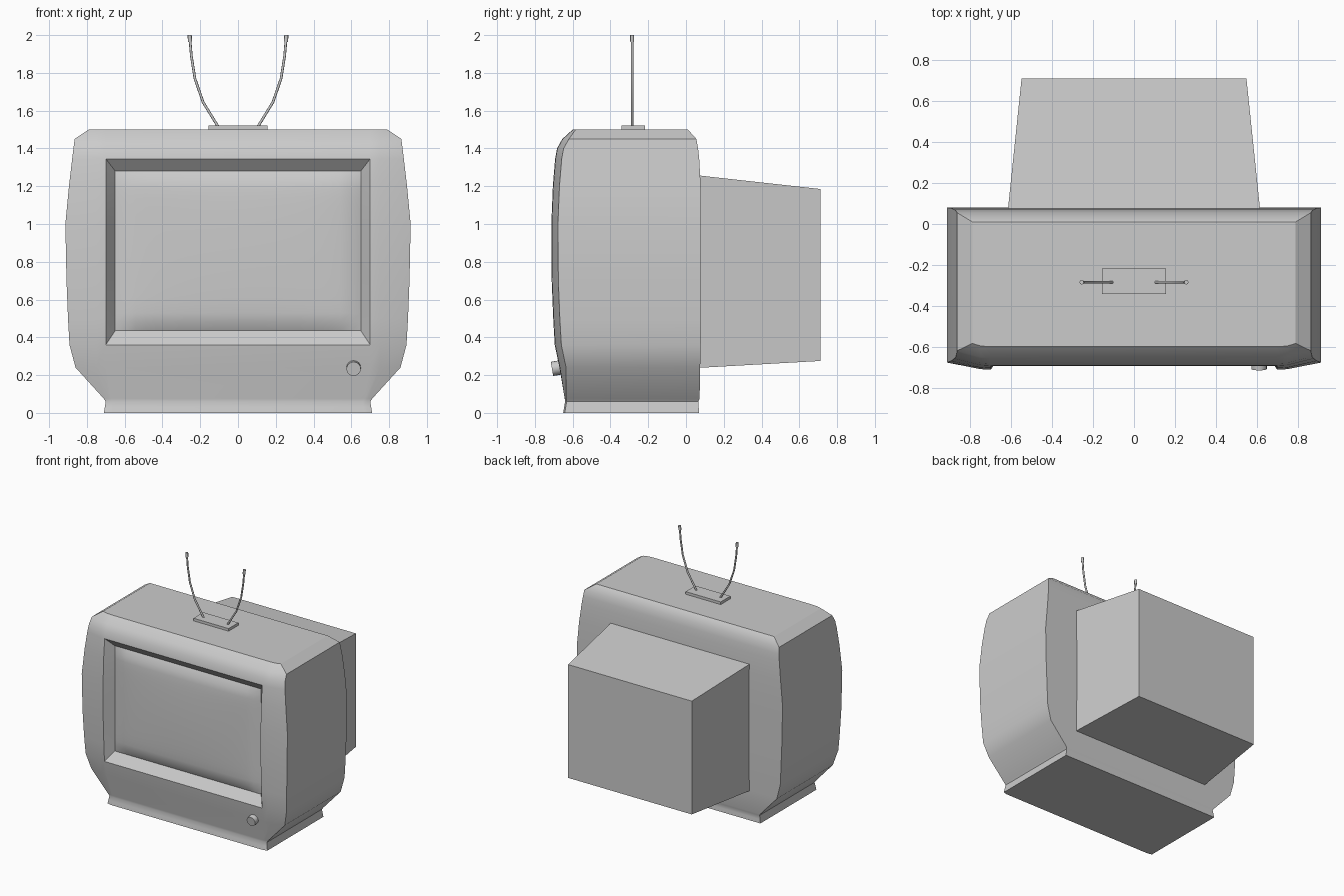
import bpy, bmesh, math
from mathutils import Vector

if "Cube" in bpy.data.objects:
    bpy.data.objects.remove(bpy.data.objects["Cube"])


def finish(name, bm, smooth=True):
    bmesh.ops.remove_doubles(bm, verts=bm.verts, dist=1e-5)
    bmesh.ops.recalc_face_normals(bm, faces=bm.faces)
    me = bpy.data.meshes.new(name)
    bm.to_mesh(me)
    bm.free()
    ob = bpy.data.objects.new(name, me)
    bpy.context.collection.objects.link(ob)
    if smooth:
        bpy.ops.object.select_all(action='DESELECT')
        ob.select_set(True)
        bpy.context.view_layer.objects.active = ob
        bpy.ops.object.shade_smooth_by_angle(angle=math.radians(32))
    return ob


# Cabinet: stacked horizontal outlines (z, half width, front y, back y)
LEVELS = [
    (0.00, 0.71, -0.65, 0.07), (0.03, 0.705, -0.645, 0.067),
    (0.06, 0.70, -0.64, 0.065), (0.075, 0.71, -0.642, 0.072),
    (0.24, 0.86, -0.67, 0.075), (0.36, 0.892, -0.695, 0.078),
    (0.50, 0.90, -0.703, 0.08), (0.70, 0.908, -0.711, 0.08),
    (1.00, 0.914, -0.713, 0.08), (1.20, 0.895, -0.705, 0.078),
    (1.345, 0.878, -0.693, 0.07), (1.40, 0.871, -0.683, 0.064),
    (1.45, 0.865, -0.655, 0.055), (1.50, 0.79, -0.60, 0.01)]
LOW, HIGH = 0.36, 1.345          # screen opening heights
bm = bmesh.new()
rings = []
for z, w, f, b in LEVELS:
    xo = min(0.70, w - 0.04)
    xi = min(0.75, w - 0.02)
    side = f + min(0.035, (w - xi) * 0.4)
    half = [(xo, f), (xi, f + 0.003), (w, side), (w, b)]
    pts = half + [(-x, y) for x, y in reversed(half)]
    rings.append([bm.verts.new((x, y, z)) for x, y in pts])
for k in range(len(rings) - 1):
    a, c = rings[k], rings[k + 1]
    for i in range(8):
        j = (i + 1) % 8
        if i == 7 and LOW <= LEVELS[k][0] < HIGH:
            continue             # leave the screen opening free
        bm.faces.new((a[i], a[j], c[j], c[i]))
bm.faces.new(rings[0])
bm.faces.new(rings[-1])

# Sloping walls of the screen recess
SX, SY, S0, S1 = 0.65, -0.635, 0.435, 1.28
prev = None
for (z, *_), ring in zip(LEVELS, rings):
    if not LOW <= z <= HIGH:
        continue
    zi = S0 + (S1 - S0) * (z - LOW) / (HIGH - LOW)
    row = (ring[7], bm.verts.new((-SX, SY, zi)),
           bm.verts.new((SX, SY, zi)), ring[0])
    if z in (LOW, HIGH):
        bm.faces.new(row)
    if prev:
        for i in range(3):
            bm.faces.new((prev[i], prev[i + 1], row[i + 1], row[i]))
    prev = row
finish("cabinet", bm)

# Bulging picture tube glass
bm = bmesh.new()
bmesh.ops.create_grid(bm, x_segments=24, y_segments=18, size=1)
for v in bm.verts:
    u, t = v.co.x, v.co.y
    bulge = 0.028 * ((1 - abs(u) ** 8) * (1 - abs(t) ** 8)) ** 0.5
    bulge += 0.012 * (1 - u * u) * (1 - t * t)
    v.co = (u * SX, SY - 0.001 - bulge, (S0 + S1) / 2 + t * (S1 - S0) / 2)
glass = finish("screen", bm)
if glass.data.polygons[len(glass.data.polygons) // 2].normal.y > 0:
    glass.data.flip_normals()

# Tapered rear housing
bm = bmesh.new()
loops = []
for y, w, z0, z1 in [(0.04, 0.62, 0.237, 1.26), (0.712, 0.55, 0.275, 1.185)]:
    loops.append([bm.verts.new(p) for p in
                  ((-w, y, z0), (w, y, z0), (w, y, z1), (-w, y, z1))])
for i in range(4):
    j = (i + 1) % 4
    bm.faces.new((loops[0][i], loops[0][j], loops[1][j], loops[1][i]))
for lp in loops:
    bm.faces.new(lp)
finish("rear_housing", bm, False)

# Control knob
bpy.ops.mesh.primitive_cylinder_add(
    vertices=16, radius=0.038, depth=0.06, location=(0.612, -0.68, 0.238),
    rotation=(math.radians(100), 0, 0))
bpy.context.object.name = "knob"
bpy.ops.object.shade_smooth_by_angle(angle=math.radians(40))

# Antenna foot
bpy.ops.mesh.primitive_cube_add(size=1, location=(0, -0.28, 1.508))
foot = bpy.context.object
foot.name = "antenna_foot"
foot.scale = (0.312, 0.124, 0.026)


# Antenna rods with thicker tips
def tube(name, pts, radius):
    cu = bpy.data.curves.new(name, 'CURVE')
    cu.dimensions = '3D'
    cu.bevel_depth = radius
    cu.bevel_resolution = 2
    cu.use_fill_caps = True
    sp = cu.splines.new('POLY')
    sp.points.add(len(pts) - 1)
    for p, (x, z) in zip(sp.points, pts):
        p.co = (x, -0.285, z, 1)
    bpy.context.collection.objects.link(bpy.data.objects.new(name, cu))


ROD = [(0.105, 1.515), (0.185, 1.645), (0.228, 1.77), (0.247, 1.89), (0.255, 1.985)]
TIP = [(0.254, 1.965), (0.256, 2.0)]
for s, label in ((1, "right"), (-1, "left")):
    tube("antenna_rod_" + label, [(s * x, z) for x, z in ROD], 0.007)
    tube("antenna_tip_" + label, [(s * x, z) for x, z in TIP], 0.011)
